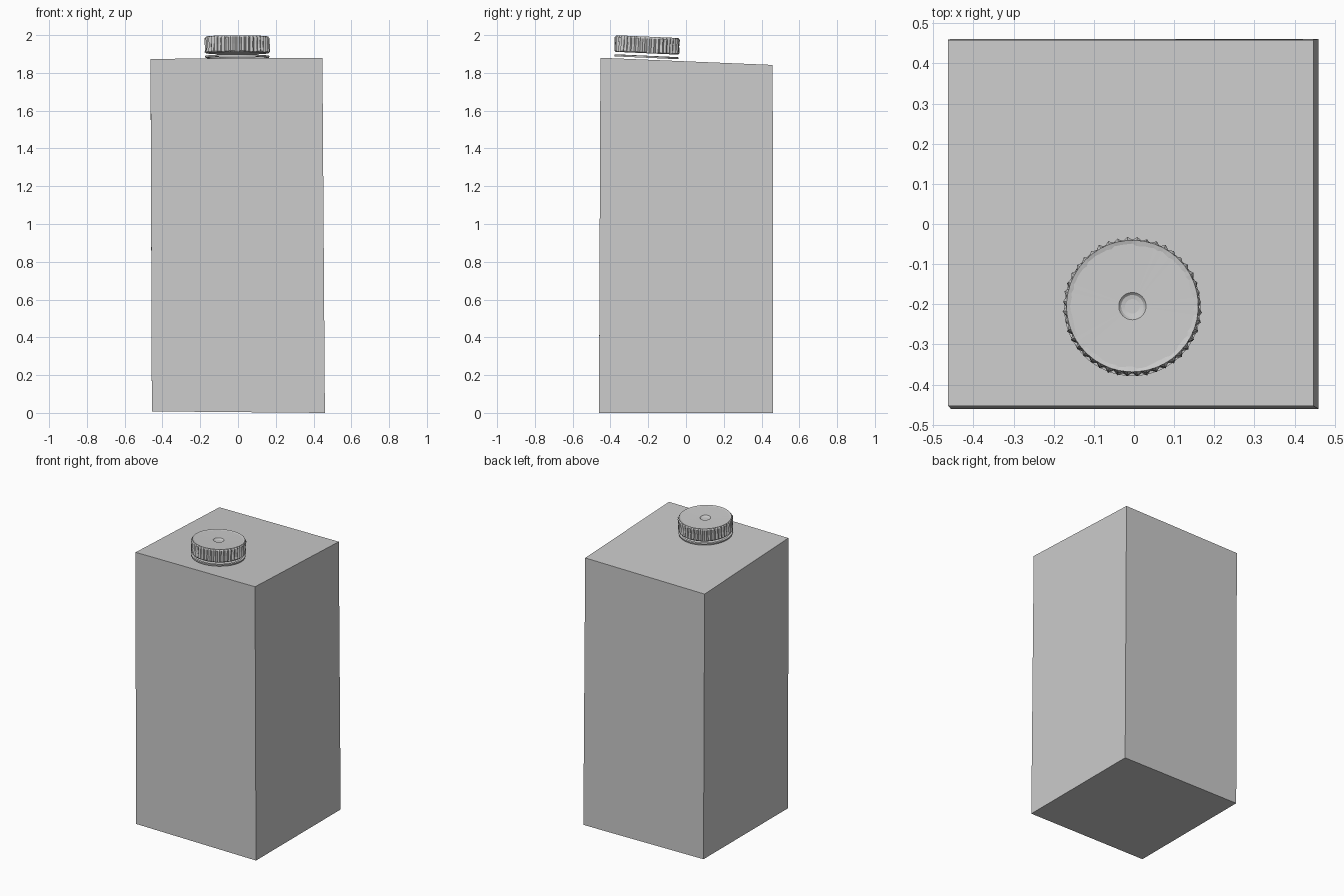
import bpy, bmesh, math, random
from mathutils import Matrix, Vector

random.seed(4)
cube = bpy.data.objects.get("Cube")
if cube:
    bpy.data.objects.remove(cube, do_unlink=True)

grey = bpy.data.materials.new("plain_grey")
grey.use_nodes = True
grey.diffuse_color = (0.6, 0.6, 0.6, 1)
grey.node_tree.nodes["Principled BSDF"].inputs["Base Color"].default_value = (0.6, 0.6, 0.6, 1)


def finish(bm, name):
    bmesh.ops.recalc_face_normals(bm, faces=bm.faces)
    mesh = bpy.data.meshes.new(name)
    bm.to_mesh(mesh)
    bm.free()
    mesh.materials.append(grey)
    obj = bpy.data.objects.new(name, mesh)
    bpy.context.collection.objects.link(obj)
    return obj


def lathe(name, profile, steps, radius_rule=None, closed=False):
    """Spin (radius, height) points; radius_rule adds ribs to chosen rows."""
    bm = bmesh.new()
    rows = []
    for k, (r, z) in enumerate(profile):
        if r == 0:
            rows.append([bm.verts.new((0, 0, z))] * steps)
            continue
        row = []
        for i in range(steps):
            a = math.tau * i / steps
            rr = r + (radius_rule(k, i) if radius_rule else 0)
            row.append(bm.verts.new((rr * math.cos(a), rr * math.sin(a), z)))
        rows.append(row)
    pairs = list(zip(rows, rows[1:]))
    if closed:
        pairs.append((rows[-1], rows[0]))
    for low, high in pairs:
        for i in range(steps):
            j = (i + 1) % steps
            bm.faces.new(list(dict.fromkeys((low[i], low[j], high[j], high[i]))))
    obj = finish(bm, name)
    obj.matrix_world = seat
    return obj


# Carton: a slightly skewed box whose top slopes down to the back
bm = bmesh.new()
bmesh.ops.create_cube(bm, size=2)
for v in bm.verts:
    sx, sy, top = v.co.x, v.co.y, v.co.z > 0
    if top:
        v.co = (-0.008 + 0.455 * sx, 0.003 + 0.456 * sy, 1.858 - 0.019 * sy + 0.003 * sx)
    else:
        v.co = (0.002 + 0.458 * sx, 0.461 * sy, 0.004 - 0.004 * sx)
finish(bm, "carton_body")

# Cap axis follows the slope of the carton top
seat = Matrix.Translation(Vector((-0.004, -0.21, 1.868))) @ Matrix.Rotation(-0.045, 4, "X")

# Screw cap with ribbed wall, rolled rim and a dimple in the lid
def ribs(k, i):
    if k in (2, 3, 4):
        return (0.005 if i % 2 else -0.004) + random.uniform(-0.002, 0.002)
    return random.uniform(-0.003, 0.003) if k == 6 else 0

lathe("screw_cap", [(0, 0.036), (0.164, 0.036), (0.168, 0.042), (0.166, 0.08),
                    (0.168, 0.114), (0.164, 0.124), (0.153, 0.121),
                    (0.034, 0.119), (0.028, 0.113), (0.018, 0.111), (0, 0.111)], 88, ribs)

# Thin tamper band lying under the cap
lathe("tamper_band", [(0.156, 0.012), (0.169, 0.012), (0.17, 0.022), (0.156, 0.023)],
      64, closed=True)
